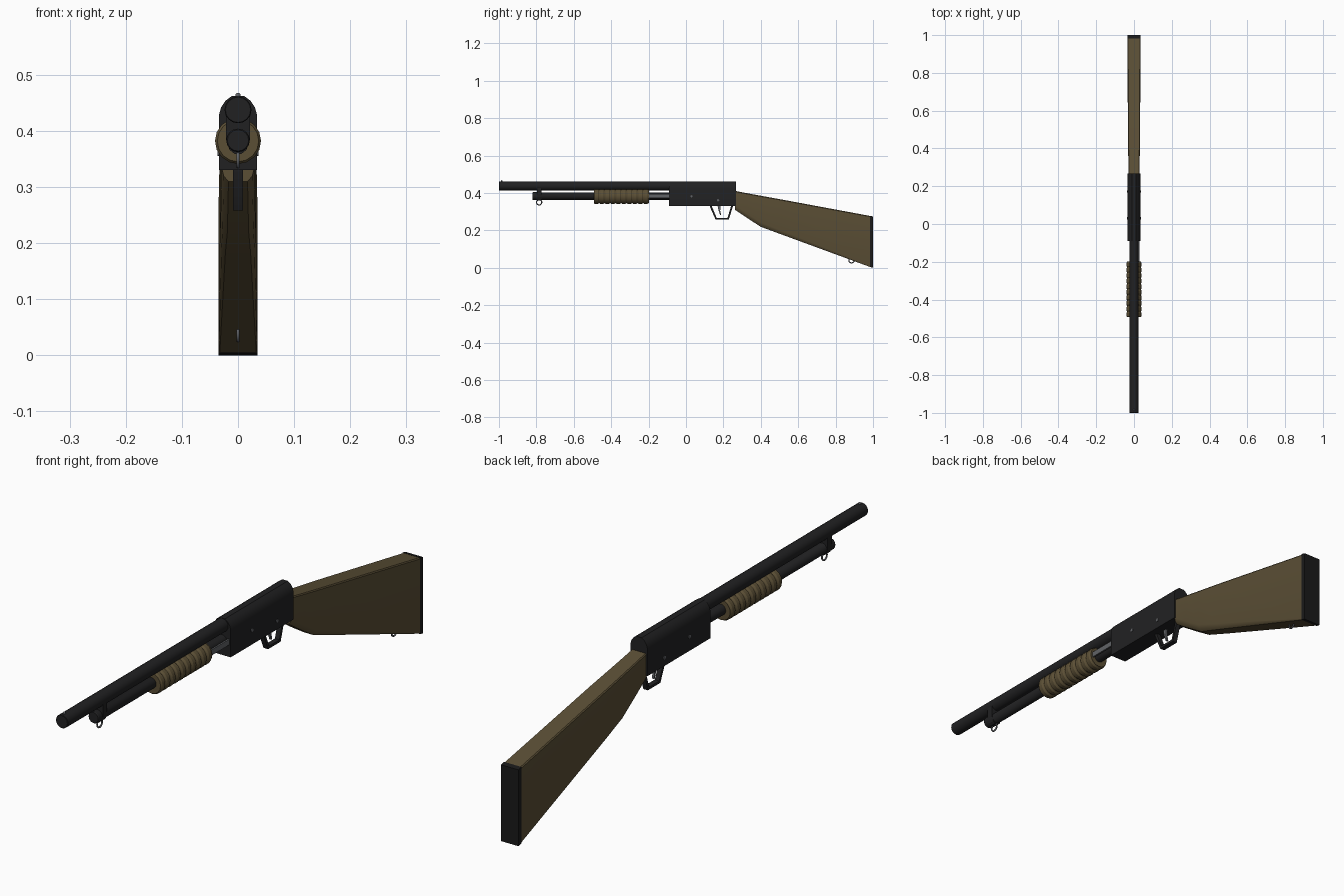
import bpy, bmesh, math
from mathutils import Matrix, Vector

if "Cube" in bpy.data.objects:
    bpy.data.objects.remove(bpy.data.objects["Cube"])


def material(name, rgb):
    m = bpy.data.materials.new(name)
    m.diffuse_color = (*rgb, 1)
    m.use_nodes = True
    m.node_tree.nodes["Principled BSDF"].inputs["Base Color"].default_value = m.diffuse_color
    return m


BLACK = material("gun black", (0.015, 0.015, 0.016))
PAD = material("rubber black", (0.010, 0.010, 0.010))
WOOD = material("brown wood", (0.105, 0.078, 0.036))
STEEL = material("grey steel", (0.12, 0.125, 0.135))


def finish(name, bm, mat, angle=30):
    bmesh.ops.recalc_face_normals(bm, faces=bm.faces)
    me = bpy.data.meshes.new(name)
    bm.to_mesh(me)
    bm.free()
    me.materials.append(mat)
    ob = bpy.data.objects.new(name, me)
    bpy.context.collection.objects.link(ob)
    bpy.ops.object.select_all(action='DESELECT')
    ob.select_set(True)
    bpy.context.view_layer.objects.active = ob
    bpy.ops.object.shade_smooth_by_angle(angle=math.radians(angle))
    return ob


def loft(name, rings, mat, angle=30):
    """Skin closed rings of equal length and cap both ends."""
    bm = bmesh.new()
    vs = [[bm.verts.new(p) for p in r] for r in rings]
    n = len(rings[0])
    for a, b in zip(vs, vs[1:]):
        for i in range(n):
            j = (i + 1) % n
            bm.faces.new((a[i], a[j], b[j], b[i]))
    bm.faces.new(vs[0])
    bm.faces.new(vs[-1])
    return finish(name, bm, mat, angle)


def lathe(name, z, profile, mat, sides=16):
    """Round part along y from (y, radius) pairs."""
    rings = [[(r * math.cos(2 * math.pi * i / sides), y, z + r * math.sin(2 * math.pi * i / sides))
              for i in range(sides)] for y, r in profile]
    return loft(name, rings, mat)


def plate(name, outline, x0, x1, mat):
    """Side outline in (y, z) extruded across x."""
    return loft(name, [[(x, y, z) for y, z in outline] for x in (x0, x1)], mat)


def ring(name, centre, major, minor, mat):
    """Sling loop lying in the yz plane."""
    bm = bmesh.new()
    seg, sub = 20, 8
    grid = []
    for i in range(seg):
        a = 2 * math.pi * i / seg
        d = Vector((0, math.cos(a), math.sin(a)))
        grid.append([bm.verts.new(Vector(centre) + d * (major + minor * math.cos(2 * math.pi * k / sub))
                                  + Vector((minor * math.sin(2 * math.pi * k / sub), 0, 0))) for k in range(sub)])
    for i in range(seg):
        for k in range(sub):
            a, b = grid[i], grid[(i + 1) % seg]
            bm.faces.new((a[k], a[(k + 1) % sub], b[(k + 1) % sub], b[k]))
    return finish(name, bm, mat, 60)


# Barrel, magazine tube and front sight bead
BZ, MZ = 0.4375, 0.383
lathe("barrel", BZ, [(-1, 0.0225), (-0.998, 0.024), (-0.05, 0.024)], BLACK)
lathe("magazine_tube", MZ, [(-0.82, 0.019), (-0.817, 0.021), (-0.775, 0.021), (-0.772, 0.0195), (-0.05, 0.0195)], BLACK)
bm = bmesh.new()
bmesh.ops.create_uvsphere(bm, u_segments=10, v_segments=6, radius=0.005,
                          matrix=Matrix.Translation((0, -0.985, 0.463)))
finish("front_sight", bm, STEEL, 60)

# Clamp joining barrel and tube, with sling loop below
clamp = [(0.021, BZ), (0.021, MZ), (0.015, 0.366), (0.006, 0.359), (-0.006, 0.359),
         (-0.015, 0.366), (-0.021, MZ), (-0.021, BZ)]
loft("barrel_clamp", [[(x, y, z) for x, z in clamp] for y in (-0.797, -0.772)], BLACK)
ring("front_sling_loop", (0, -0.785, 0.350), 0.014, 0.003, STEEL)

# Ribbed wooden pump handle
ribs = []
count, y0, y1 = 10, -0.492, -0.198
step = (y1 - y0) / count
for i in range(count):
    y = y0 + i * step
    ribs += [(y, 0.037), (y + step * 0.2, 0.041), (y + step * 0.7, 0.041), (y + step * 0.9, 0.037)]
ribs.append((y1, 0.037))
lathe("pump_handle", MZ - 0.001, ribs, WOOD, 16)
plate("action_bar", [(-0.21, 0.374), (-0.07, 0.374), (-0.07, 0.394), (-0.21, 0.394)], 0.023, 0.029, STEEL)

# Receiver with rounded top
half = [(0.034, 0.330), (0.034, 0.428), (0.030, 0.442), (0.022, 0.454), (0.011, 0.462)]
section = half + [(-x, z) for x, z in reversed(half)]
loft("receiver", [[(x, y, z) for x, z in section] for y in (-0.09, 0.267)], BLACK)
for n, (y, z) in enumerate([(0.03, 0.382), (0.172, 0.361)]):
    bm = bmesh.new()
    bmesh.ops.create_cone(bm, cap_ends=True, segments=12, radius1=0.006, radius2=0.006, depth=0.073,
                          matrix=Matrix.Translation((0, y, z)) @ Matrix.Rotation(math.pi / 2, 4, 'Y'))
    finish(f"receiver_pin_{n + 1}", bm, STEEL)

# Trigger guard loop: outer and inner outlines bridged
outer = [(0.128, 0.335), (0.128, 0.326), (0.158, 0.258), (0.229, 0.258), (0.250, 0.326), (0.250, 0.335)]
inner = [(0.240, 0.335), (0.240, 0.326), (0.222, 0.267), (0.164, 0.267), (0.139, 0.326), (0.139, 0.335)]
plate("trigger_guard", outer + inner, -0.009, 0.009, BLACK)
plate("trigger", [(0.168, 0.335), (0.184, 0.335), (0.183, 0.305), (0.188, 0.282), (0.183, 0.281), (0.175, 0.303)],
      -0.004, 0.004, STEEL)

# Stock: (y, half width, bottom z, top z, lower edge chamfer)
def stock_ring(y, w, lo, hi, c):
    right = [(w * 0.9, hi), (w, hi - 0.004), (w, lo + 2 * c), (w - c * 0.3, lo + c * 0.8), (w - c, lo)]
    return [(x, y, z) for x, z in right] + [(-x, y, z) for x, z in reversed(right)]


loft("stock", [stock_ring(0.262, 0.029, 0.310, 0.411, 0.012),
               stock_ring(0.33, 0.030, 0.264, 0.398, 0.012),
               stock_ring(0.40, 0.031, 0.219, 0.385, 0.012),
               stock_ring(0.50, 0.0325, 0.182, 0.367, 0.010),
               stock_ring(0.985, 0.0345, 0.004, 0.277, 0.002)], WOOD)
plate("butt_pad", [(0.983, 0.004), (1.0, 0.0), (1.0, 0.274), (0.983, 0.278)], -0.035, 0.035, PAD)
ring("rear_sling_loop", (0, 0.885, 0.040), 0.014, 0.003, STEEL)
